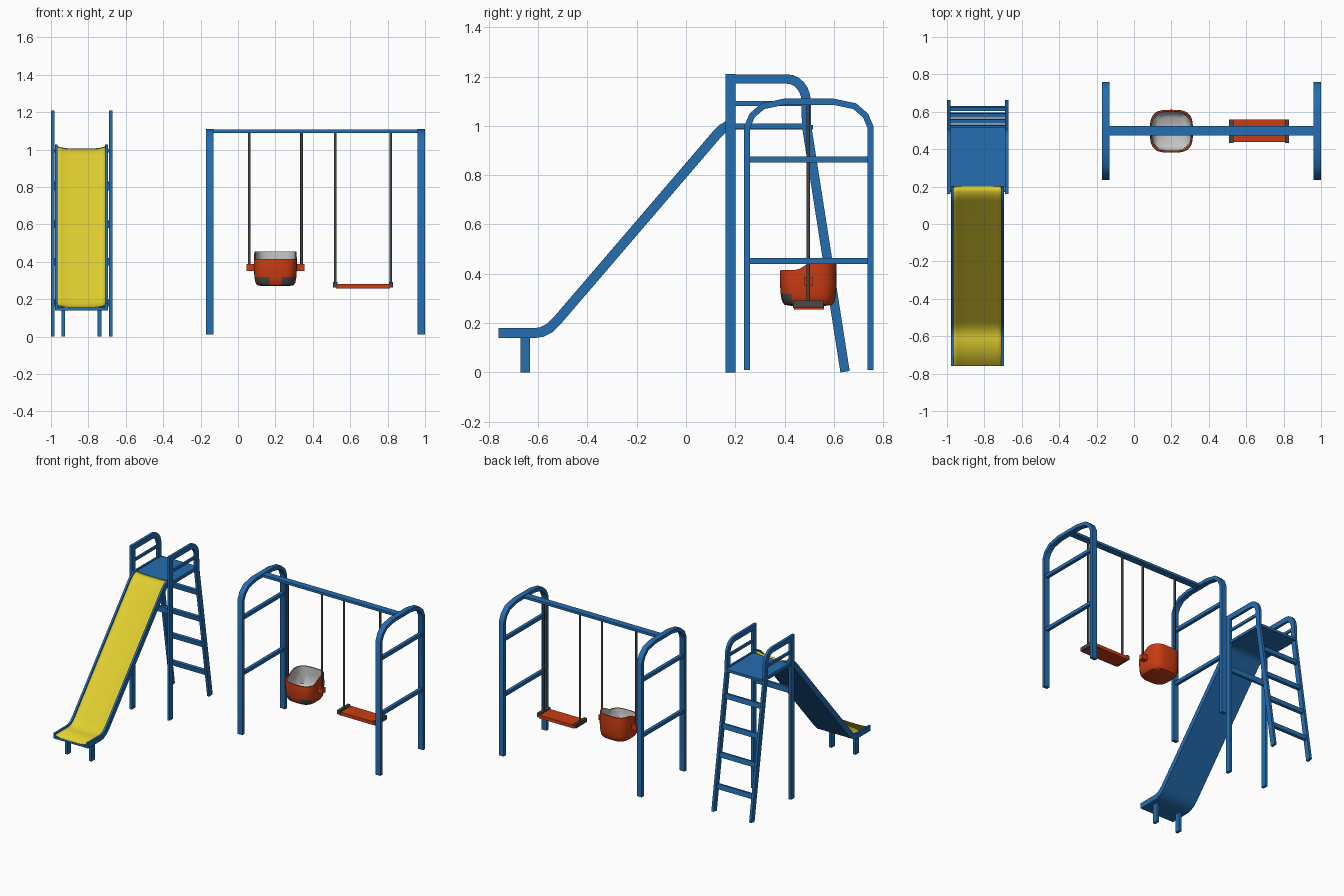
import bpy, bmesh, math
from mathutils import Vector

if "Cube" in bpy.data.objects:
    bpy.data.objects.remove(bpy.data.objects["Cube"])


def material(name, rgb):
    m = bpy.data.materials.new(name)
    m.diffuse_color = (*rgb, 1)
    m.use_nodes = True
    m.node_tree.nodes["Principled BSDF"].inputs["Base Color"].default_value = m.diffuse_color
    return m


BLUE = material("blue paint", (0.018, 0.155, 0.44))
YELLOW = material("yellow chute", (0.75, 0.62, 0.03))
ORANGE = material("orange plastic", (0.58, 0.045, 0.006))
DARK = material("dark grey", (0.065, 0.065, 0.065))
LIGHT = material("light grey", (0.55, 0.55, 0.55))


def make(name, verts, faces, mats, smooth=None):
    me = bpy.data.meshes.new(name)
    me.from_pydata(verts, [], faces)
    for m in mats:
        me.materials.append(m)
    bm = bmesh.new()
    bm.from_mesh(me)
    bmesh.ops.recalc_face_normals(bm, faces=bm.faces)
    bm.to_mesh(me)
    bm.free()
    ob = bpy.data.objects.new(name, me)
    bpy.context.collection.objects.link(ob)
    if smooth:
        bpy.ops.object.select_all(action='DESELECT')
        ob.select_set(True)
        bpy.context.view_layer.objects.active = ob
        bpy.ops.object.shade_smooth_by_angle(angle=math.radians(smooth))
    return ob


def box(name, x, y, z, mat):
    v = [(a, b, c) for a in x for b in y for c in z]
    f = [(0, 1, 3, 2), (4, 6, 7, 5), (0, 4, 5, 1), (2, 3, 7, 6), (0, 2, 6, 4), (1, 5, 7, 3)]
    return make(name, v, f, [mat])


def offset(path, d):
    """Shift a y-z path sideways with mitred corners."""
    p = [Vector(q) for q in path]
    out = []
    for i, q in enumerate(p):
        a = (q - p[i - 1]).normalized() if i else None
        b = (p[i + 1] - q).normalized() if i < len(p) - 1 else None
        a, b = a or b, b or a
        t = (a + b).normalized()
        out.append(q + Vector((-t.y, t.x)) * d / max(t.dot(a), 0.3))
    return out


def band(name, path, lo, hi, x, mat):
    """Flat bar following a y-z path, from offset lo to hi, between two x values."""
    A, B = offset(path, lo), offset(path, hi)
    v, f, n = [], [], len(path)
    for a, b in zip(A, B):
        v += [(x[0], *a), (x[1], *a), (x[1], *b), (x[0], *b)]
    for i in range(n - 1):
        for k in range(4):
            j = (k + 1) % 4
            f.append((4 * i + k, 4 * i + j, 4 * i + 4 + j, 4 * i + 4 + k))
    f += [(0, 1, 2, 3), tuple(4 * n - 4 + k for k in range(4))]
    return make(name, v, f, [mat], 30)


# ---- slide: ladder side frames
arc = [(0.41 + 0.077 * math.sin(a), 1.10 + 0.09 * math.cos(a))
       for a in [i * math.pi / 12 for i in range(7)]]
leg = [(0.18, 1.19)] + arc + [(0.489, 1.0), (0.645, 0.003)]
for side, x in (("left", (-1.0, -0.981)), ("right", (-0.691, -0.672))):
    box(f"ladder_{side}_post", x, (0.16, 0.20), (0, 1.21), BLUE)
    band(f"ladder_{side}_handrail_leg", leg, -0.019, 0.019, x, BLUE)
    xi = (x[0] + 0.003, x[1] - 0.003)
    box(f"ladder_{side}_guard", xi, (0.195, 0.48), (1.08, 1.10), BLUE)
    box(f"ladder_{side}_platform_bar", xi, (0.195, 0.48), (0.99, 1.01), BLUE)

# platform, front crossbar and rungs
box("platform", (-0.985, -0.687), (0.195, 0.515), (0.985, 1.003), BLUE)
box("front_crossbar", (-0.985, -0.687), (0.17, 0.19), (0.78, 0.82), BLUE)
for i, z in enumerate((0.18, 0.40, 0.60, 0.81)):
    y = 0.489 + 0.156 * (1 - z)
    band(f"rung_{i + 1}", [(y + 0.003, z - 0.018), (y - 0.003, z + 0.018)],
         -0.01, 0.01, (-0.985, -0.687), BLUE)

# ---- slide: rails, underside and chute
run = [(-0.76, 0.16), (-0.61, 0.16), (-0.585, 0.164), (-0.553, 0.18), (-0.525, 0.207),
       (0.125, 0.965), (0.148, 0.988), (0.172, 1.002), (0.2, 1.007)]
band("slide_left_rail", run, -0.02, 0.02, (-0.979, -0.964), BLUE)
band("slide_right_rail", run, -0.02, 0.02, (-0.71, -0.695), BLUE)
band("slide_underside", run, -0.02, -0.004, (-0.965, -0.709), BLUE)
cols, verts, faces = 13, [], []
for c in range(cols):
    u = -1 + 2 * c / (cols - 1)
    verts += [(-0.837 + 0.127 * u, *p) for p in offset(run, -0.002 + 0.012 * u ** 4)]
n = len(run)
for c in range(cols - 1):
    for r in range(n - 1):
        k = c * n + r
        faces.append((k, k + n, k + n + 1, k + 1))
chute = make("chute", verts, faces, [YELLOW], 40)
if chute.data.polygons[0].normal.z < 0:
    chute.data.flip_normals()
sol = chute.modifiers.new("thickness", 'SOLIDIFY')
sol.thickness, sol.offset = 0.005, -1
for side, x in (("left", -0.945), ("right", -0.75)):
    box(f"slide_{side}_foot", (x, x + 0.02), (-0.672, -0.632), (0, 0.145), BLUE)

# ---- swing frame
half = [(0.248, 0.01), (0.248, 0.995), (0.268, 1.042), (0.312, 1.08), (0.40, 1.098)]
hoop = half + [(0.996 - y, z) for y, z in reversed(half)]
for side, x in (("left", (-0.17, -0.13)), ("right", (0.96, 1.0))):
    band(f"swing_{side}_hoop", hoop, -0.0125, 0.0125, x, BLUE)
    for z in (0.452, 0.863):
        box(f"swing_{side}_brace", (x[0] + 0.008, x[1] - 0.008), (0.25, 0.746),
            (z - 0.0125, z + 0.0125), BLUE)
box("top_beam", (-0.14, 0.97), (0.473, 0.523), (1.088, 1.106), BLUE)


# ---- hanging chains
def rod(name, x, z0, z1, r=0.0075, y=0.496):
    ring = [(x + r * math.cos(i * math.pi / 4), y + r * math.sin(i * math.pi / 4)) for i in range(8)]
    v = [(*p, z) for z in (z0, z1) for p in ring]
    f = [(i, (i + 1) % 8, (i + 1) % 8 + 8, i + 8) for i in range(8)]
    make(name, v, f + [tuple(range(8)), tuple(range(8, 16))], [DARK], 50)


for x, z in ((0.06, 0.36), (0.34, 0.36), (0.52, 0.27), (0.817, 0.27)):
    rod("chain", x, z, 1.092)

# ---- flat swing seat
box("flat_seat", (0.525, 0.812), (0.438, 0.56), (0.256, 0.28), ORANGE)
for x in (0.508, 0.806):
    box("flat_seat_end", (x, x + 0.024), (0.433, 0.558), (0.262, 0.291), DARK)

# ---- bucket seat: rounded-square rings, outside up and inside down
SEG = 40
CX, CY, R = 0.2, 0.496, 0.115


def rim(y):
    t = min(max((y - 0.44) / 0.09, 0), 1)
    return 0.415 + 0.04 * t * t * (3 - 2 * t)


rings = [(0.6, 0.27), (0.84, 0.274), (0.93, 0.289), (0.975, 0.318), (1, 0.36), (1, 0.405),
         (0.985, None), (0.92, None), (0.9, 0.40), (0.87, 0.33), (0.65, 0.305)]
verts, faces = [], []
for s, z in rings:
    for i in range(SEG):
        a = 2 * math.pi * i / SEG
        c, d = math.cos(a), math.sin(a)
        x = CX + s * R * math.copysign(abs(c) ** 0.62, c)
        y = CY + s * R * math.copysign(abs(d) ** 0.62, d)
        verts.append((x, y, rim(y) if z is None else z))
for r in range(len(rings) - 1):
    for i in range(SEG):
        j = (i + 1) % SEG
        faces.append((r * SEG + i, r * SEG + j, (r + 1) * SEG + j, (r + 1) * SEG + i))
last = (len(rings) - 1) * SEG
faces += [tuple(range(SEG)), tuple(range(last, last + SEG))]
bucket = make("bucket_seat", verts, faces, [ORANGE, LIGHT, DARK], 45)
for p in bucket.data.polygons:
    ring = min(p.vertices) // SEG
    if ring >= 7:
        p.material_index = 1          # inner lining
    elif ring in (1, 2) and p.center.y < 0.43 and abs(p.center.x - CX) > 0.04:
        p.material_index = 2          # leg openings
for x in (0.045, 0.312):
    box("bucket_peg", (x, x + 0.043), (0.478, 0.514), (0.35, 0.388), ORANGE)
